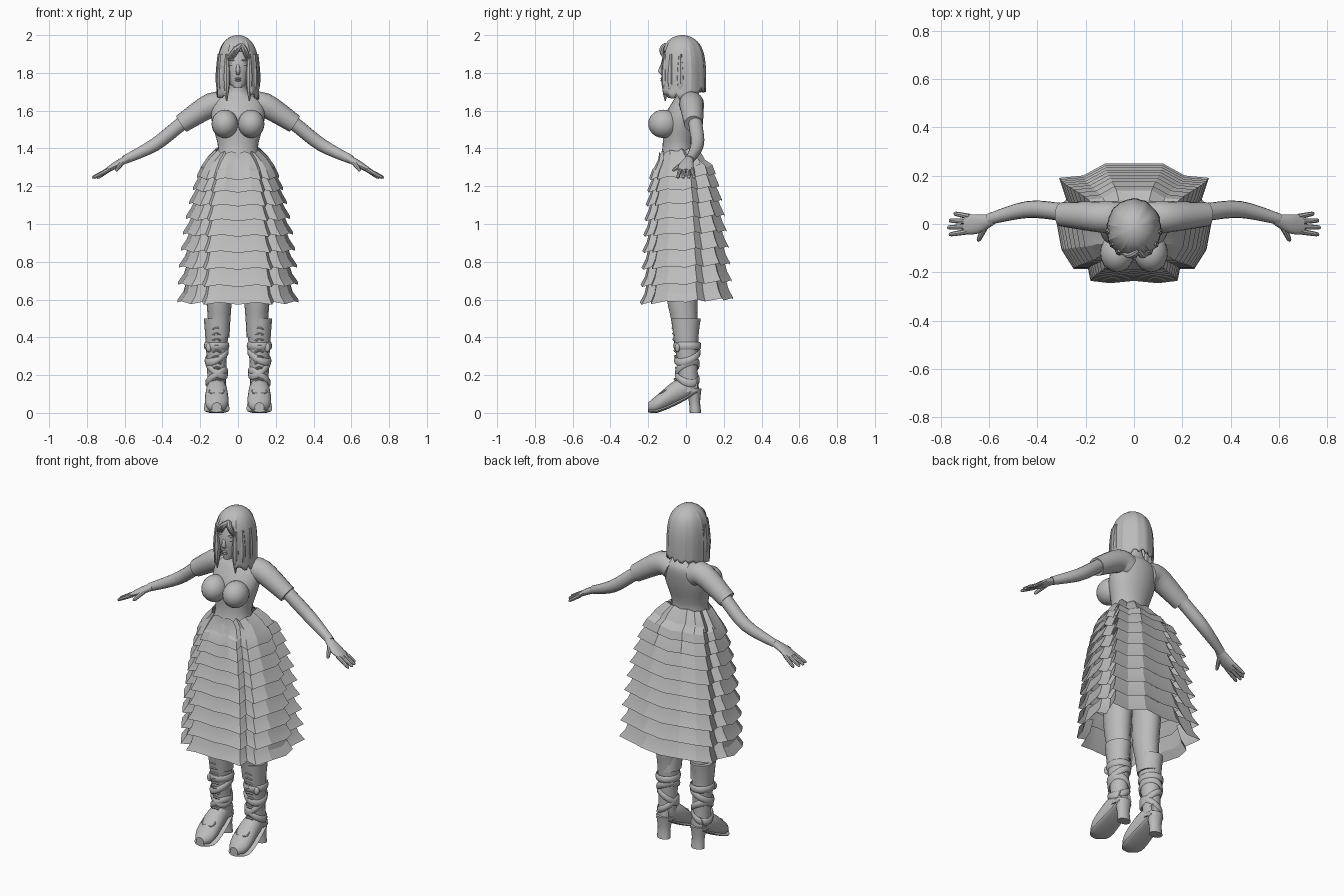
import bpy, bmesh, math, random
from mathutils import Vector

random.seed(4)
if "Cube" in bpy.data.objects:
    bpy.data.objects.remove(bpy.data.objects["Cube"], do_unlink=True)

shade = (*[.5] * 3, 1)
grey = bpy.data.materials.new("clay_grey")
grey.use_nodes = True
grey.diffuse_color = shade
grey.node_tree.nodes["Principled BSDF"].inputs["Base Color"].default_value = shade
SIDE, FRONT, UP = Vector.Fill(3), Vector((0, 1, 0)), Vector((0, 0, 1))


def make(name, bm, mirror=False, crease=40):
    """Turn a bmesh into a shaded object, optionally mirrored left to right."""
    bmesh.ops.recalc_face_normals(bm, faces=bm.faces)
    mesh = bpy.data.meshes.new(name)
    bm.to_mesh(mesh)
    bm.free()
    mesh.materials.append(grey)
    ob = bpy.data.objects.new(name, mesh)
    bpy.context.collection.objects.link(ob)
    bpy.ops.object.select_all(action="DESELECT")
    bpy.context.view_layer.objects.active = ob
    ob.select_set(True)
    bpy.ops.object.shade_smooth_by_angle(angle=math.radians(crease))
    if mirror:
        ob.modifiers.new("mirror", "MIRROR")
    return ob


def skin(rings, caps=True, closed=False):
    """Bridge rings of points into a tube."""
    bm = bmesh.new()
    loops = [[bm.verts.new(point) for point in ring] for ring in rings]
    pairs = list(zip(loops, loops[1:]))
    if closed:
        pairs.append((loops[-1], loops[0]))
    for low, high in pairs:
        for i in range(len(low)):
            bm.faces.new((low[i - 1], low[i], high[i], high[i - 1]))
    if caps:
        bm.faces.new(loops[0])
        bm.faces.new(loops[-1])
    return bm


def smooth_rows(rows, steps=4):
    """Run a smooth spline through the rows."""
    rows = [Vector(row) for row in rows]
    padded = [rows[0], *rows, rows[-1]]
    result = []
    for before, start, end, after in zip(padded, padded[1:], padded[2:], padded[3:]):
        for step in range(steps):
            u = step / steps
            leave, arrive = (end - before) / 2, (after - start) / 2
            bend = 3 * (end - start) - 2 * leave - arrive
            twist = 2 * (start - end) + leave + arrive
            result.append(start + u * (leave + u * (bend + u * twist)))
    return result + [rows[-1]]


def circle(count):
    return [(math.cos(k * math.tau / count), math.sin(k * math.tau / count)) for k in range(count)]


def loft(name, rows, sides=16, ref=UP, tangent=None, **options):
    """Sweep ellipses given as (x, y, z, width, depth) or (x, y, z, radius)."""
    rows = smooth_rows(rows)
    centres = [Vector(row[:3]) for row in rows]
    rings = []
    for i, (row, centre) in enumerate(zip(rows, centres)):
        ahead = centres[min(i + 1, len(rows) - 1)]
        along = tangent or (ahead - centres[max(i - 1, 0)]).normalized()
        across = ref.cross(along).normalized()
        upright = along.cross(across)
        rings.append([centre + across * row[3] * c + upright * row[-1] * s for c, s in circle(sides)])
    return make(name, skin(rings), **options)


def column(name, rows, x=0, **options):
    """Level ellipses given as (y, z, width, depth)."""
    return loft(name, [(x, *row) for row in rows], ref=FRONT, tangent=UP, **options)


def ball(name, centre, size, **options):
    bm = bmesh.new()
    bmesh.ops.create_uvsphere(bm, u_segments=20, v_segments=12, radius=1)
    bmesh.ops.scale(bm, vec=size, verts=bm.verts)
    bmesh.ops.translate(bm, vec=centre, verts=bm.verts)
    return make(name, bm, **options)


def band(name, centre, radius, tilt=(0, 0), thick=.007, height=.02):
    """A flattened hoop, tilted sideways and forwards."""
    rings = []
    for c, s in circle(24):
        rings.append([Vector(centre) + Vector((c * (radius + thick * out), s * (radius + thick * out) * 1.1,
                      height * rise + c * tilt[0] + s * tilt[1])) for out, rise in circle(8)])
    return make(name, skin(rings, caps=False, closed=True), mirror=True)


# Torso with neck, and bust
column("torso", [(-.04, 1.3, .14, .12), (-.04, 1.4, .105, .085), (-.02, 1.55, .14, .1), (.01, 1.65, .13, .08),
                 (.01, 1.7, .055, .05), (-.01, 1.8, .04, .04)], sides=28)
ball("bust", (.07, -.12, 1.53), (.07, .08, .075), mirror=True)

# Sleeves, arms and hands
loft("sleeve", [(.07, .03, 1.62, .065), (.14, .03, 1.63, .065), (.3, .04, 1.53, .05)], mirror=True)
loft("arm", [(.2, .04, 1.6, .04), (.3, .05, 1.53, .037), (.44, .06, 1.42, .035), (.6, .02, 1.34, .023)], mirror=True)
loft("palm", [(.58, .02, 1.35, .02, .02), (.65, 0, 1.31, .04, .018), (.7, 0, 1.28, .04, .012)], mirror=True)
for i, finger in enumerate(("little", "ring", "middle", "index")):
    y, reach = .03 - .02 * i, .77 - .006 * (i - 2) ** 2
    loft(finger + "_finger", [(.68, y, 1.29, .012), (reach - .01, y * 1.4, 1.25, .009), (reach, y * 1.4, 1.245, .003)],
         sides=8, mirror=True)
loft("thumb", [(.61, 0, 1.33, .014), (.64, -.06, 1.29, .01), (.645, -.07, 1.28, .003)], sides=8, mirror=True)

# Face
column("head", [(-.1, 1.72, .02, .02), (-.06, 1.76, .055, .065), (-.045, 1.85, .075, .087), (-.03, 1.95, .06, .07)],
       sides=24)
column("nose", [(-.125, 1.85, .006, .006), (-.135, 1.81, .012, .013), (-.125, 1.79, .008, .008)], sides=10)
ball("eye", (.03, -.115, 1.845), (.017, .01, .009), mirror=True)
ball("brow", (.03, -.118, 1.867), (.02, .009, .004), mirror=True)
for lip, z in (("upper_lip", 1.77), ("lower_lip", 1.76)):
    ball(lip, (0, -.126, z), (.016, .01, .005))

# Bobbed hair: a ridged dome with the face cut out of its front
strands = [(c, s, random.uniform(.965, 1.02), random.uniform(0, .03)) for c, s in circle(48)]
rings = []
for step in range(18):
    t = 1 - (1 - step / 18) ** 1.5
    z, radius = 1.66 + .34 * t, .114 * math.sqrt(1 - t ** 5)
    fall = max(0, 1 - t * 3)
    rings.append([Vector((radius * ridge * c, -.02 + 1.1 * radius * ridge * s, z + fall * (hem + .035 * max(0, s))))
                  for c, s, ridge, hem in strands])
rings.append([Vector((.01 * c, -.02 + .01 * s, 2)) for c, s, *rest in strands])
bm = skin(rings)
opening = []
for face in bm.faces:
    spot = face.calc_center_median()
    on_face = spot.y < -.06 and abs(spot.x) < .068 and spot.z < 1.925 - abs(spot.x - .015) / 2
    underside = len(face.verts) > 4 and spot.z < 1.8
    if on_face or underside:
        opening.append(face)
bmesh.ops.delete(bm, geom=opening, context="FACES")
hair = make("hair", bm, crease=25)
hair.modifiers.new("thickness", "SOLIDIFY").thickness = .012
for side, lock in ((-1, "right"), (1, "left")):
    for x, y, drop in ((.06, -.11, 1.65), (.085, -.08, 1.68), (.1, -.03, 1.69)):
        x *= side
        column(lock + "_lock", [(y, 1.9, .008, .008), (y, 1.8, .018, .02), (y, 1.73, .016, .018), (y, drop, .003, .003)],
               x=x, sides=8)
# Fringe swept down from a side parting
for x in (-.06, -.045, -.03, .045, .06):
    loft("fringe", [(.02, -.11, 1.95, .01), ((x + .02) / 2, -.13, 1.92, .012), (x * 1.1, -.11, 1.86, .003)],
         sides=8, ref=FRONT)

# Ruffled skirt: one pleated outline, resized for every tier
half = [(0, -.24), (.1, -.25), (.18, -.24), (.19, -.19), (.25, -.19), (.3, -.11), (.32, 0), (.32, .06),
        (.28, .1), (.31, .19), (.21, .2), (.12, .25), (0, .25)]
plan = half + [(-x, y) for x, y in reversed(half[1:-1])]


def outline(z, width, front, back, scale=1):
    middle, depth = (front + back) / 2, (back - front) * 2
    return [Vector((x * width * scale, middle + y * depth * scale, z + y / 20 + (i % 2) * .012))
            for i, (x, y) in enumerate(plan)]


waist = outline(1.385, .36, -.14, .05)
for tier in range(10):
    t = tier / 9
    root = math.sqrt(t)
    shape = (1 - .4 * (1 - t) ** 1.8, -.17 - .075 * root, .11 + .14 * root)
    hem = 1.295 - .71 * t ** 1.2
    rings = [outline(hem, *shape), outline(hem + .045, *shape, scale=.9 if tier else .84), waist]
    make("skirt_tier", skin(rings, caps=False), crease=20)
    waist = outline(hem + .03, *shape, scale=.84)

# Legs and boots
column("leg", [(0, 1, .08, .1), (-.02, .65, .07, .085), (-.01, .5, .06, .07), (0, .4, .055, .065)], x=.1, mirror=True)
boot_x = .113
column("boot_shaft", [(0, .5, .068, .078), (0, .4, .06, .066), (.01, .22, .05, .052), (.015, .11, .05, .055)],
       x=boot_x, mirror=True)
foot = [(boot_x, y, z, width, height) for y, z, width, height in (
    (-.2, .03, .025, .025), (-.15, .05, .06, .047), (-.05, .11, .058, .066), (.06, .15, .04, .045))]
sole = [(x, y, z - height + .008, width + .005, .01) for x, y, z, width, height in foot]
for part, rows in (("boot_foot", foot), ("boot_sole", sole)):
    loft(part, rows, tangent=FRONT, mirror=True)
column("boot_heel", [(.05, 0, .04, .03), (.045, .06, .038, .03), (.04, .13, .05, .042)], x=boot_x, mirror=True)

# Buckled straps wound round the shaft
for z, radius, tilt in ((.355, .06, (0, 0)), (.3, .057, (-.025, .02)), (.235, .053, (.03, .025)), (.19, .053, (-.03, -.015))):
    band("boot_strap", (boot_x, .007, z), radius, tilt)
ball("strap_buckle", (.155, -.045, .345), (.016, .014, .024), mirror=True)

# Lacing up the front, with a bow over the instep
for row in range(11):
    z = .15 + .03 * row
    front = -.05 - max(0, z - .2) / 12 - max(0, .2 - z) / 2
    ends = [(boot_x + way * .022, front + abs(way) * .01, z - abs(way) * .008, .006) for way in (-1, 0, 1)]
    loft("boot_lace", ends, sides=6, mirror=True)
for way in (-1, 1):
    band("lace_bow", (boot_x + way * .02, -.115, .115), .02, (0, .012), thick=.004, height=.004)
